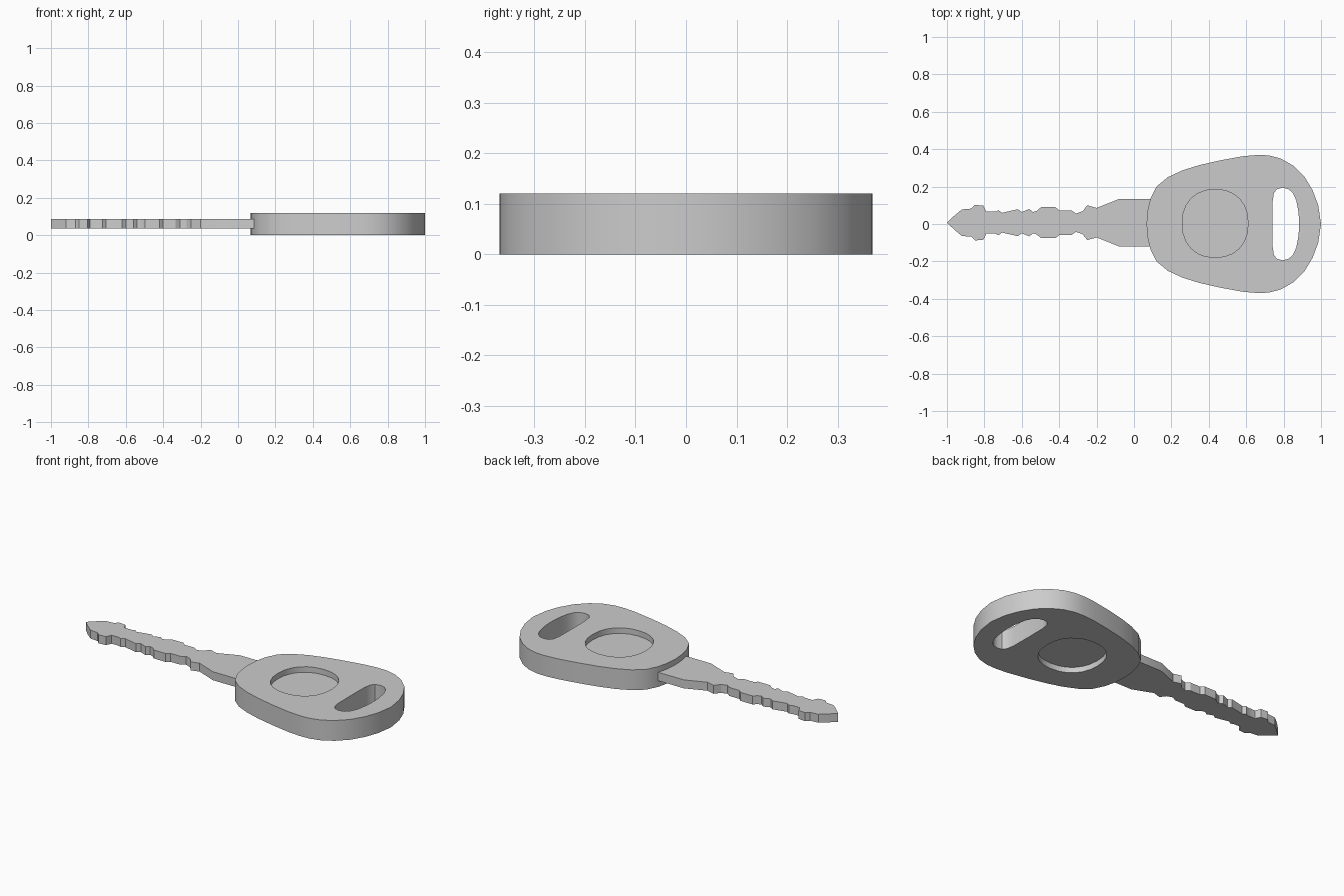
import bpy, bmesh, math

if "Cube" in bpy.data.objects:
    bpy.data.objects.remove(bpy.data.objects["Cube"])


def mirrored(half, axis=0.0):
    """Close a half outline by reflecting it across y = axis."""
    back = [(x, 2 * axis - y) for x, y in reversed(half) if abs(y - axis) > 1e-4]
    return list(half) + back


def prism(name, outline, z0, z1):
    bm = bmesh.new()
    face = bm.faces.new([bm.verts.new((x, y, z0)) for x, y in outline])
    ext = bmesh.ops.extrude_face_region(bm, geom=[face])
    for v in ext["geom"]:
        if isinstance(v, bmesh.types.BMVert):
            v.co.z = z1
    bmesh.ops.recalc_face_normals(bm, faces=bm.faces)
    mesh = bpy.data.meshes.new(name)
    bm.to_mesh(mesh)
    bm.free()
    obj = bpy.data.objects.new(name, mesh)
    bpy.context.collection.objects.link(obj)
    return obj


def activate(obj):
    bpy.ops.object.select_all(action='DESELECT')
    obj.select_set(True)
    bpy.context.view_layer.objects.active = obj


def cut(obj, cutter):
    cutter.hide_render = True
    mod = obj.modifiers.new("cut", 'BOOLEAN')
    mod.operation = 'DIFFERENCE'
    mod.solver = 'EXACT'
    mod.object = cutter
    activate(obj)
    bpy.ops.object.modifier_apply(modifier=mod.name)
    bpy.data.objects.remove(cutter)


# Key head: rounded teardrop grip
head = prism("key_head", mirrored([
    (0.067, 0), (0.072, 0.07), (0.088, 0.135), (0.12, 0.2), (0.18, 0.25),
    (0.26, 0.287), (0.35, 0.315), (0.46, 0.34), (0.58, 0.362), (0.66, 0.369),
    (0.72, 0.367), (0.785, 0.35), (0.85, 0.313), (0.91, 0.255), (0.955, 0.18),
    (0.985, 0.1), (1.0, 0)]), 0, 0.12)

# Key ring slot through the head
cut(head, prism("slot_cutter", mirrored([
    (0.74, 0), (0.741, 0.12), (0.748, 0.165), (0.765, 0.187), (0.795, 0.194),
    (0.825, 0.187), (0.85, 0.165), (0.868, 0.125), (0.88, 0.06), (0.883, 0)]),
    -0.1, 0.22))

# Rounded recess on both faces
recess = []
for i in range(24):
    a = math.tau * i / 24
    c, s = math.cos(a), math.sin(a)
    recess.append((0.434 + 0.176 * math.copysign(abs(c) ** 0.9, c),
                   0.003 + 0.182 * math.copysign(abs(s) ** 0.9, s)))
for z0, z1 in ((-0.1, 0.033), (0.087, 0.22)):
    cut(head, prism("recess_cutter", recess, z0, z1))

# Blade with notches on both edges
blade = prism("key_blade", mirrored([
    (-1, 0.007), (-0.96, 0.045), (-0.92, 0.078), (-0.87, 0.082), (-0.85, 0.102),
    (-0.805, 0.098), (-0.79, 0.066), (-0.74, 0.066), (-0.725, 0.074),
    (-0.705, 0.06), (-0.67, 0.068), (-0.62, 0.079), (-0.6, 0.064), (-0.56, 0.08),
    (-0.54, 0.064), (-0.52, 0.07), (-0.497, 0.09), (-0.42, 0.09), (-0.4, 0.073),
    (-0.335, 0.073), (-0.31, 0.056), (-0.275, 0.068), (-0.25, 0.1),
    (-0.2, 0.086), (-0.08, 0.134), (0.15, 0.134)], 0.007), 0.036, 0.086)

for obj in (head, blade):
    activate(obj)
    bpy.ops.object.shade_smooth_by_angle(angle=math.radians(30))
